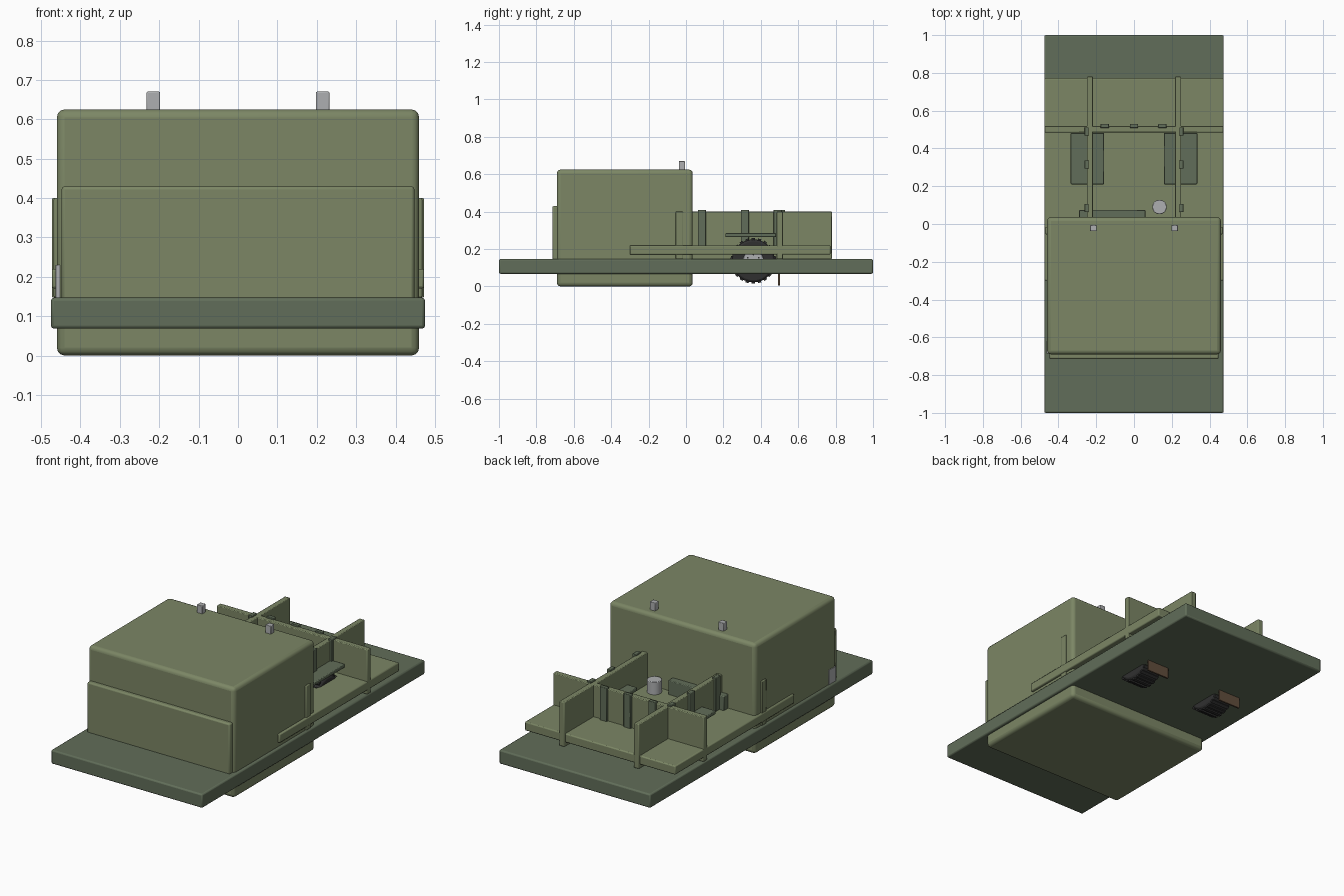
import bpy, math

if "Cube" in bpy.data.objects:
    bpy.data.objects.remove(bpy.data.objects["Cube"])


def mat(name, rgb):
    m = bpy.data.materials.new(name)
    m.diffuse_color = (*rgb, 1)
    m.use_nodes = True
    m.node_tree.nodes["Principled BSDF"].inputs["Base Color"].default_value = m.diffuse_color
    return m


OLIVE = mat("olive", (0.20, 0.24, 0.13))
DARK = mat("dark_green", (0.12, 0.155, 0.10))
RUBBER = mat("rubber", (0.03, 0.03, 0.03))
STEEL = mat("steel", (0.42, 0.43, 0.44))
BROWN = mat("brown", (0.12, 0.075, 0.045))


def finish(ob, name, m, bevel=0.0, segments=2):
    ob.name = name
    ob.data.materials.append(m)
    if bevel:
        b = ob.modifiers.new("bevel", 'BEVEL')
        b.width, b.segments, b.limit_method = bevel, segments, 'ANGLE'
    bpy.ops.object.shade_smooth_by_angle(angle=math.radians(35))
    return ob


def box(name, x, y, z, m, bevel=0.004, segments=2):
    """Box from (min, max) ranges on each axis."""
    c = [(r[0] + r[1]) / 2 for r in (x, y, z)]
    bpy.ops.mesh.primitive_cube_add(size=1, location=c)
    ob = bpy.context.object
    ob.scale = [abs(r[1] - r[0]) for r in (x, y, z)]
    bpy.ops.object.transform_apply(location=False, rotation=False, scale=True)
    return finish(ob, name, m, bevel, segments)


def cyl(name, loc, r, depth, m, along_x=False, verts=32, bevel=0.003):
    rot = (0, math.pi / 2, 0) if along_x else (0, 0, 0)
    bpy.ops.mesh.primitive_cylinder_add(vertices=verts, radius=r, depth=depth,
                                        location=loc, rotation=rot)
    return finish(bpy.context.object, name, m, bevel)


# main slab, raised deck and body
box("base_slab", (-.475, .475), (-1, 1), (.068, .147), DARK, 0.008)
box("deck", (-.473, .473), (-.30, .772), (.17, .22), OLIVE, 0.006)
box("body", (-.46, .46), (-.69, .036), (0, .625), OLIVE, 0.02, 3)
box("front_panel", (-.448, .448), (-.715, -.68), (.14, .43), OLIVE, 0.008)
box("side_plate", (-.463, -.45), (-.685, -.62), (.14, .23), STEEL, 0.001)

# rear compartment walls
box("cross_wall", (-.473, .473), (.485, .518), (.147, .40), OLIVE)
for i, x in enumerate((-.155, 0, .15)):
    box(f"cross_wall_post_{i}", (x - .022, x + .022), (.508, .53), (.21, .41), DARK, 0.003)

# equipment on the deck
box("rear_box", (-.29, .06), (.03, .075), (.21, .30), DARK)
cyl("canister", (.135, .09, .252), .038, .08, STEEL)

# parts repeated on both sides
for s, side in ((-1, "left"), (1, "right")):
    box(f"{side}_long_wall", (s * .218, s * .25), (.03, .78), (.147, .40), OLIVE)
    for i, y in enumerate((.085, .315, .49)):
        box(f"{side}_wall_post_{i}", (s * .24, s * .262), (y - .022, y + .022),
            (.21, .41), DARK, 0.003)
    box(f"{side}_body_post", (s * .45, s * .468), (-.055, -.015), (.147, .40), OLIVE)
    box(f"{side}_top_peg", (s * .198, s * .232), (-.038, -.005), (.61, .67), STEEL, 0.003)
    box(f"{side}_fender", (s * .158, s * .335), (.21, .482), (.265, .285), DARK)
    box(f"{side}_mud_flap", (s * .18, s * .32), (.492, .502), (.006, .12), BROWN, 0.001)

    # wheel with tread lugs, hub and bolts
    wx, wy, wz = s * .248, .36, .137
    cyl(f"{side}_tire", (wx, wy, wz), .115, .13, RUBBER, True, 40, 0.012)
    cyl(f"{side}_hub", (wx, wy, wz), .055, .14, STEEL, True, 32)
    for k in range(22):
        a = k * math.tau / 22
        lug = box(f"{side}_lug_{k}", (wx - .058, wx + .058), (-.009, .009),
                  (-.008, .008), RUBBER, 0)
        lug.location = (wx, wy + .114 * math.sin(a), wz + .114 * math.cos(a))
        lug.rotation_euler = (-a, 0, 0)
    for k in range(6):
        a = k * math.tau / 6
        cyl(f"{side}_bolt_{k}", (wx + s * .072, wy + .034 * math.sin(a), wz + .034 * math.cos(a)),
            .005, .008, RUBBER, True, 6, 0)
